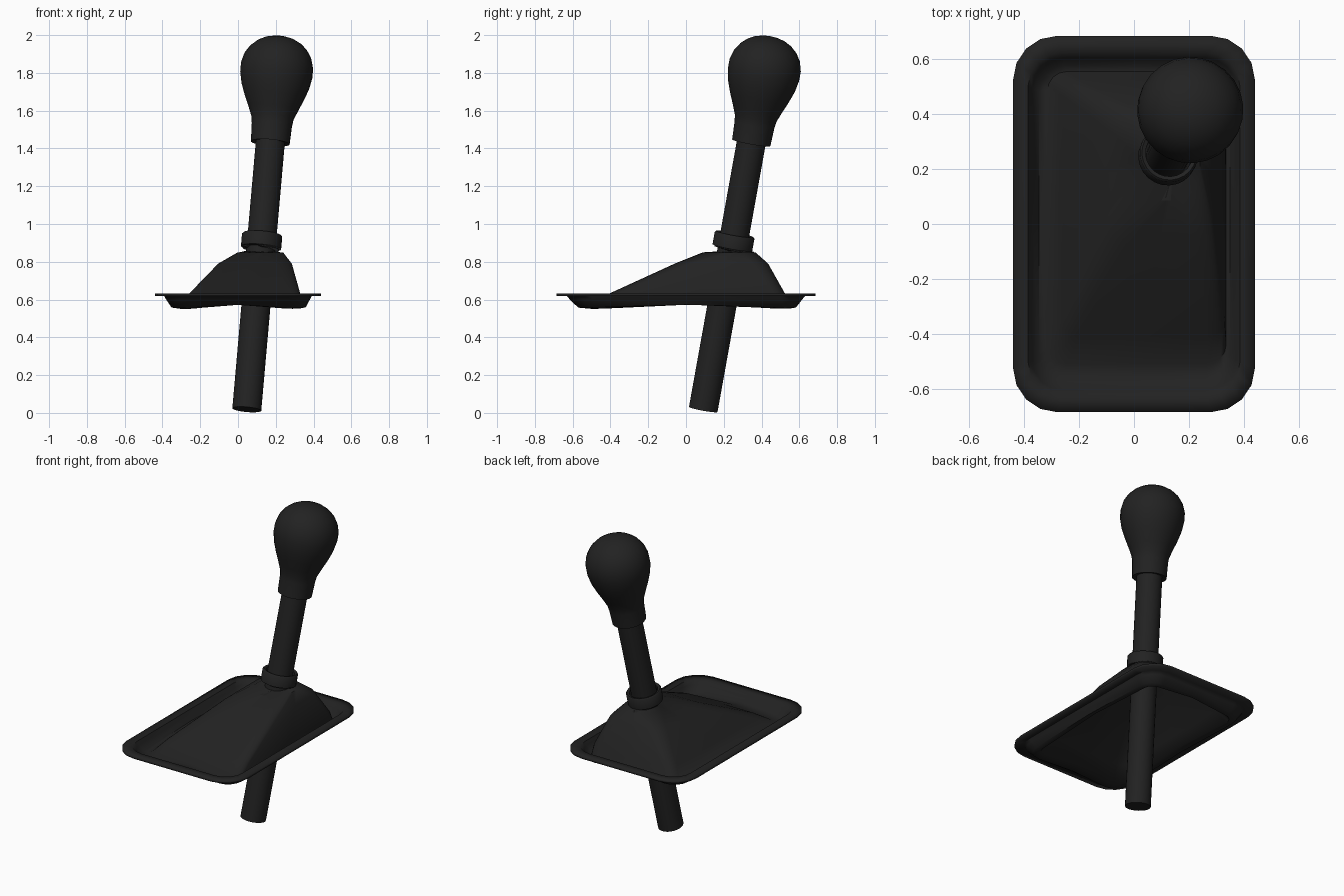
import bpy
import bmesh
from math import pi, cos, sin, radians
from mathutils import Vector

cube = bpy.data.objects.get("Cube")
if cube:
    bpy.data.objects.remove(cube)

black = bpy.data.materials.new("soft black")
black.use_nodes = True
colour = (0.016, 0.016, 0.016, 1)
black.diffuse_color = colour
black.node_tree.nodes["Principled BSDF"].inputs["Base Color"].default_value = colour

# Leaning axis of the lever
AXIS = Vector((0.088, 0.18, 1))
FOOT = Vector((0.045, 0.088, 0))
TILT = AXIS.to_track_quat('Z', 'Y')


def on_axis(z):
    return FOOT + AXIS * z


def loft(name, rings, cap_start=False, cap_end=False, angle=50):
    bm = bmesh.new()
    loops = [[bm.verts.new(p) for p in ring] for ring in rings]
    for a, b in zip(loops, loops[1:]):
        for i in range(len(a)):
            j = (i + 1) % len(a)
            bm.faces.new((a[i], a[j], b[j], b[i]))
    if cap_start:
        bm.faces.new(loops[0][::-1])
    if cap_end:
        bm.faces.new(loops[-1])
    bmesh.ops.recalc_face_normals(bm, faces=bm.faces)
    mesh = bpy.data.meshes.new(name)
    bm.to_mesh(mesh)
    bm.free()
    mesh.materials.append(black)
    obj = bpy.data.objects.new(name, mesh)
    bpy.context.collection.objects.link(obj)
    bpy.ops.object.select_all(action='DESELECT')
    obj.select_set(True)
    bpy.context.view_layer.objects.active = obj
    bpy.ops.object.shade_smooth_by_angle(angle=radians(angle))
    return obj


def tilted_circle(z, r, n=24):
    return [on_axis(z) + TILT @ Vector((r * cos(2 * pi * i / n), r * sin(2 * pi * i / n), 0))
            for i in range(n)]


def rounded_rect(x0, x1, y0, y1, r, z, lift=0):
    # Each quarter: one point at the middle of a side, then five round the corner
    points = []
    mid_x, mid_y = (x0 + x1) / 2, (y0 + y1) / 2
    sides = [(x1, mid_y), (mid_x, y1), (x0, mid_y), (mid_x, y0)]
    corners = [(x1 - r, y1 - r), (x0 + r, y1 - r), (x0 + r, y0 + r), (x1 - r, y0 + r)]
    for q in range(4):
        points.append(Vector((*sides[q], z + lift)))
        for i in range(5):
            a = (q + i / 4) * pi / 2
            points.append(Vector((corners[q][0] + r * cos(a), corners[q][1] + r * sin(a), z)))
    return points


# Shaft
loft("shaft", [tilted_circle(z, 0.077) for z in (0.018, 1.5)], True, True)

# Knob with its neck ring
profile = [(1.435, 0.075), (1.43, 0.103), (1.525, 0.107), (1.56, 0.112), (1.61, 0.132),
           (1.67, 0.158), (1.73, 0.18), (1.79, 0.192), (1.84, 0.192), (1.89, 0.178),
           (1.93, 0.152), (1.96, 0.118), (1.98, 0.08), (1.99, 0.04), (1.993, 0.01)]
loft("knob", [tilted_circle(z, r) for z, r in profile], True, True)

# Boot: flange, trough, sloping skirt and collar
rings = [
    rounded_rect(-0.44, 0.44, -0.685, 0.685, 0.16, 0.632),
    rounded_rect(-0.385, 0.385, -0.625, 0.625, 0.12, 0.632),
    rounded_rect(-0.37, 0.37, -0.605, 0.605, 0.11, 0.61),
    rounded_rect(-0.345, 0.35, -0.565, 0.575, 0.09, 0.57, 0.015),
    rounded_rect(-0.315, 0.335, -0.51, 0.555, 0.07, 0.565, 0.025),
    rounded_rect(-0.26, 0.33, -0.41, 0.525, 0.06, 0.63),
    rounded_rect(-0.105, 0.285, -0.06, 0.435, 0.08, 0.79),
    rounded_rect(-0.005, 0.24, 0.085, 0.37, 0.105, 0.848),
]
rings += [tilted_circle(z, r) for z, r in
          [(0.875, 0.107), (0.94, 0.107), (0.947, 0.1), (0.942, 0.086), (0.9, 0.084)]]
boot = loft("boot", rings)
shell = boot.modifiers.new("thickness", 'SOLIDIFY')
shell.thickness = 0.014
shell.offset = -1
